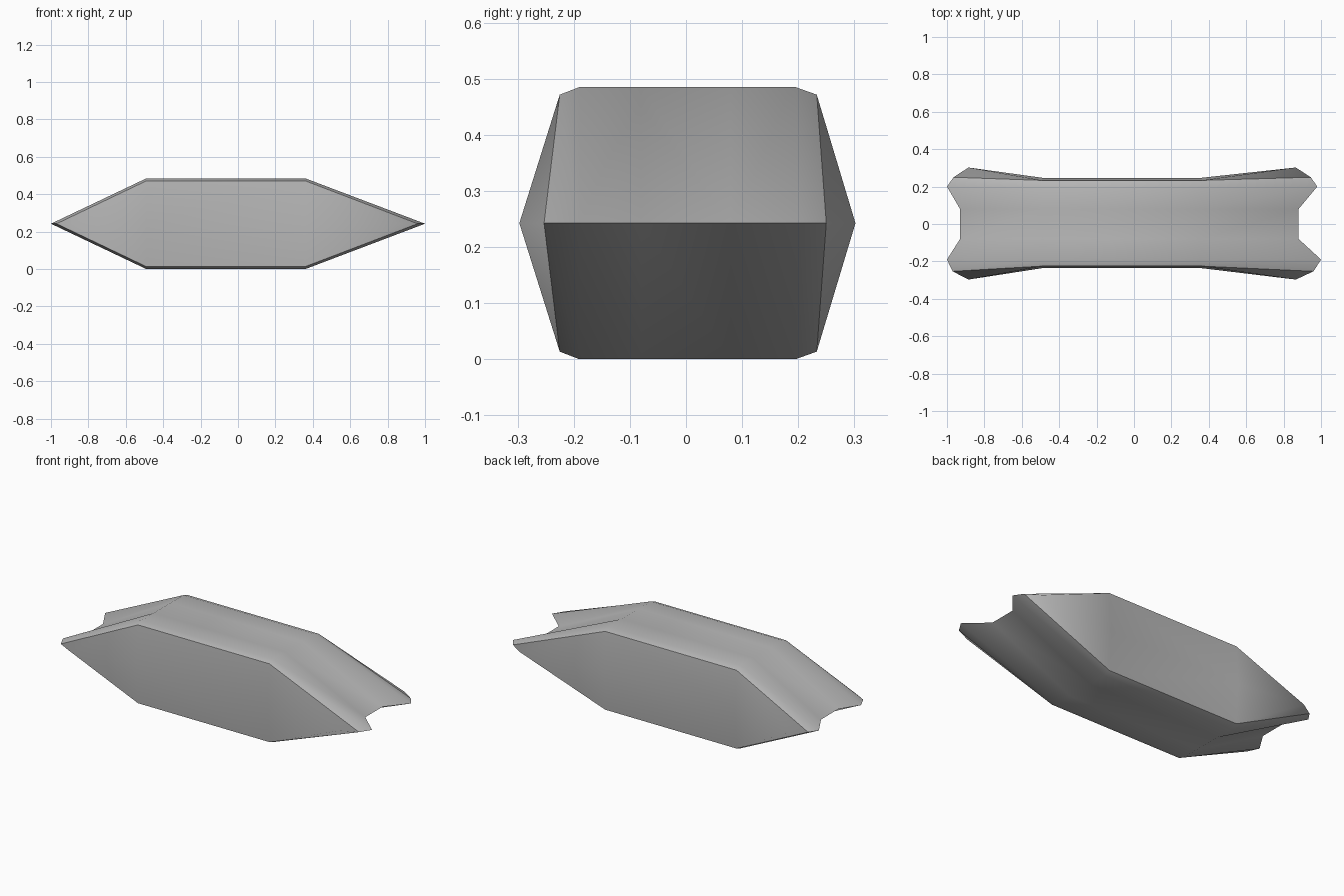
import bpy, bmesh, math

cube = bpy.data.objects.get("Cube")
if cube:
    bpy.data.objects.remove(cube, do_unlink=True)

grey = bpy.data.materials.new("plain grey")
grey.use_nodes = True
colour = (0.48, 0.48, 0.48, 1)
grey.diffuse_color = colour
grey.node_tree.nodes["Principled BSDF"].inputs["Base Color"].default_value = colour

MID = 0.2425          # height of the pointed ends
LEFT, RIGHT = -0.49, 0.36   # ends of the flat middle

bm = bmesh.new()


def ring(y_corner, y_tip, x_left, x_right, half):
    """Stretched hexagon across the block, running clockwise from the -x tip."""
    pts = [(x_left, y_tip, MID), (LEFT, y_corner, MID + half),
           (RIGHT, y_corner, MID + half), (x_right, y_tip, MID),
           (RIGHT, y_corner, MID - half), (LEFT, y_corner, MID - half)]
    return [bm.verts.new(p) for p in pts]


# Rings from front to back: bevel edge, ridge, notch, notch, ridge, bevel edge
rings = [ring(-0.225, -0.253, -0.97, 0.96, 0.229),
         ring(-0.19, -0.19, -1.0, 1.0, MID),
         ring(-0.08, -0.08, -0.93, 0.88, MID),
         ring(0.08, 0.08, -0.93, 0.88, MID),
         ring(0.195, 0.20, -1.0, 0.98, MID),
         ring(0.233, 0.25, -0.965, 0.945, 0.229)]
for a, b in zip(rings, rings[1:]):
    for i in range(6):
        j = (i + 1) % 6
        bm.faces.new((a[i], a[j], b[j], b[i]))


# Side panels: gently raised middle with flared tips
def side_panel(loop, y_mid, y_flare):
    flare_l = bm.verts.new((-0.885, y_flare, MID))
    flare_r = bm.verts.new((0.865, y_flare, MID))
    mid_l = bm.verts.new((LEFT, y_mid, MID))
    mid_r = bm.verts.new((RIGHT, y_mid, MID))
    tip_l, top_l, top_r, tip_r, low_r, low_l = loop
    for tip, flare, mid, top, low in ((tip_l, flare_l, mid_l, top_l, low_l),
                                      (tip_r, flare_r, mid_r, top_r, low_r)):
        for corner in (top, low):
            bm.faces.new((tip, flare, corner))
            bm.faces.new((flare, mid, corner))
    bm.faces.new((mid_l, mid_r, top_r, top_l))
    bm.faces.new((mid_l, mid_r, low_r, low_l))


side_panel(rings[0], -0.236, -0.297)
side_panel(rings[-1], 0.247, 0.302)

# Smooth faces; sharp only round the side panels and across the pointed ends
bmesh.ops.recalc_face_normals(bm, faces=bm.faces)
for face in bm.faces:
    face.smooth = True
for loop in (rings[0], rings[-1]):
    for i in range(6):
        bm.edges.get((loop[i - 1], loop[i])).smooth = False
for a, b in zip(rings, rings[1:]):
    for tip in (0, 3):
        bm.edges.get((a[tip], b[tip])).smooth = False

mesh = bpy.data.meshes.new("notched_block")
bm.to_mesh(mesh)
bm.free()
mesh.materials.append(grey)
block = bpy.data.objects.new("notched_block", mesh)
bpy.context.collection.objects.link(block)
